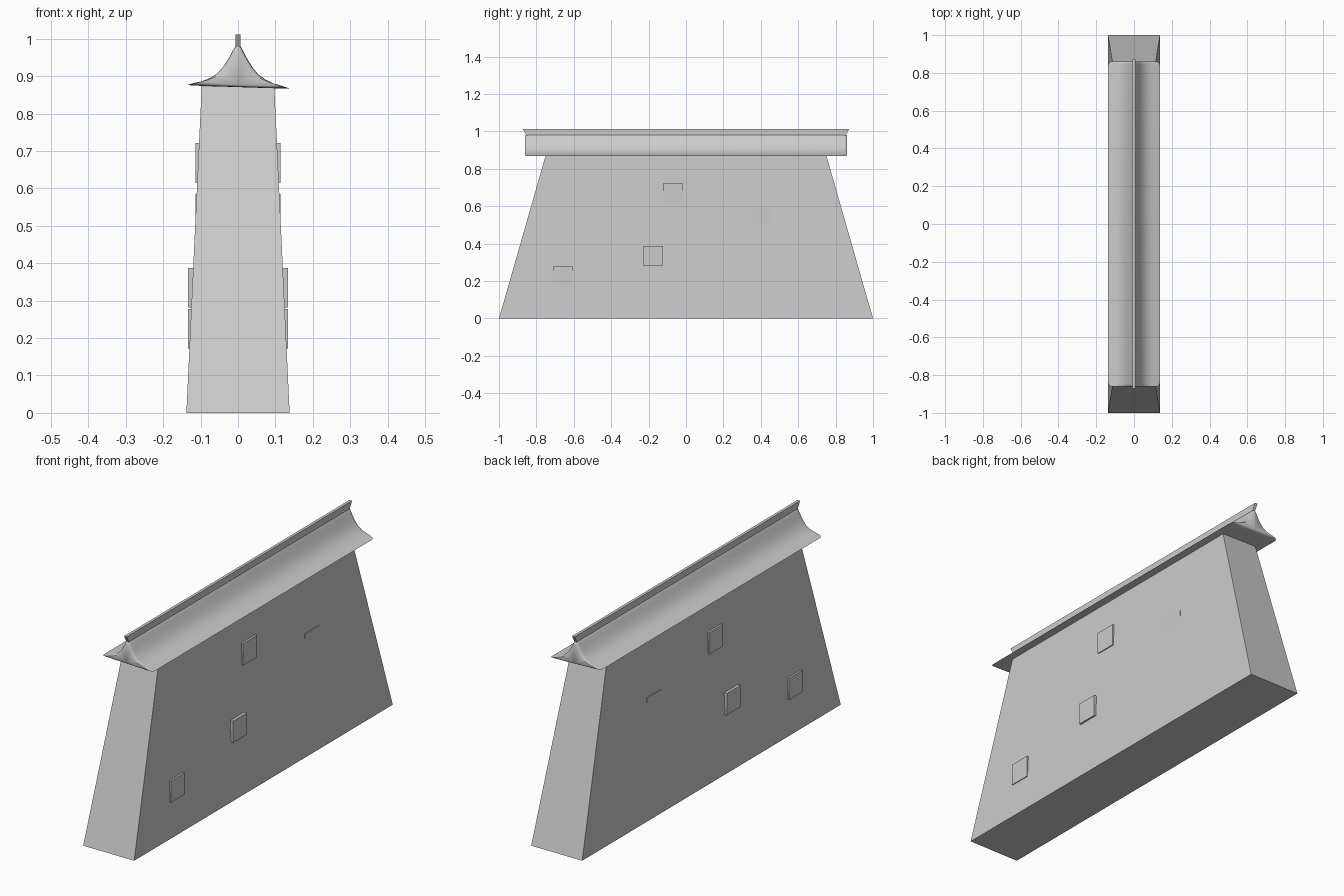
import bpy, bmesh

if "Cube" in bpy.data.objects:
    bpy.data.objects.remove(bpy.data.objects["Cube"])


def make_object(name, rings, smooth=False):
    """Skin a list of equal-length closed rings and cap both ends."""
    bm = bmesh.new()
    loops = [[bm.verts.new(p) for p in ring] for ring in rings]
    for a, b in zip(loops, loops[1:]):
        n = len(a)
        for i in range(n):
            j = (i + 1) % n
            bm.faces.new((a[i], a[j], b[j], b[i]))
    bm.faces.new(loops[0])
    bm.faces.new(loops[-1])
    bmesh.ops.recalc_face_normals(bm, faces=bm.faces)
    mesh = bpy.data.meshes.new(name)
    bm.to_mesh(mesh)
    bm.free()
    obj = bpy.data.objects.new(name, mesh)
    bpy.context.collection.objects.link(obj)
    if smooth:
        bpy.ops.object.select_all(action='DESELECT')
        obj.select_set(True)
        bpy.context.view_layer.objects.active = obj
        bpy.ops.object.shade_smooth_by_angle(angle=0.7)
    return obj


def rect(hx, hy, z, cy=0.0):
    return [(-hx, cy - hy, z), (hx, cy - hy, z), (hx, cy + hy, z), (-hx, cy + hy, z)]


# Tapered wall body
make_object("wall_body", [rect(0.138, 1.0, 0.0), rect(0.097, 0.75, 0.872)])

# Window blocks running through the wall: (y centre, z bottom, z top, half depth)
windows = [(-0.07, 0.615, 0.722, 0.114),
           (0.41, 0.48, 0.585, 0.114),
           (-0.177, 0.282, 0.388, 0.134),
           (-0.657, 0.172, 0.278, 0.134)]
for i, (y, z0, z1, hx) in enumerate(windows):
    make_object(f"window_block_{i + 1}", [rect(hx, 0.053, z0, y), rect(hx, 0.053, z1, y)])

# Concave roof with slightly rounded ends
half = [(0.137, 0.0), (0.115, 0.007), (0.095, 0.012), (0.075, 0.021), (0.055, 0.034),
        (0.038, 0.054), (0.024, 0.077), (0.014, 0.096), (0.007, 0.108)]
upper = half + [(0.0, 0.114)] + [(-x, z) for x, z in reversed(half)]
lower = [(-0.095, -0.001), (0.0, -0.001), (0.095, -0.001)]
# Eaves lean a little from the left down to the right
profile = [(x, 0.872 + z - 0.033 * x) for x, z in upper + lower]
ends = [(0.843, 1.0), (0.853, 0.97), (0.859, 0.91), (0.861, 0.84)]
sections = [(-y, s) for y, s in reversed(ends)] + ends
make_object("roof", [[(x * s, y, 0.905 + (z - 0.905) * s) for x, z in profile]
                     for y, s in sections], smooth=True)

# Ridge beam flaring outward at the top
make_object("ridge_beam", [rect(0.007, 0.85, 0.965), rect(0.007, 0.855, 0.982),
                           rect(0.007, 0.872, 1.012)])
